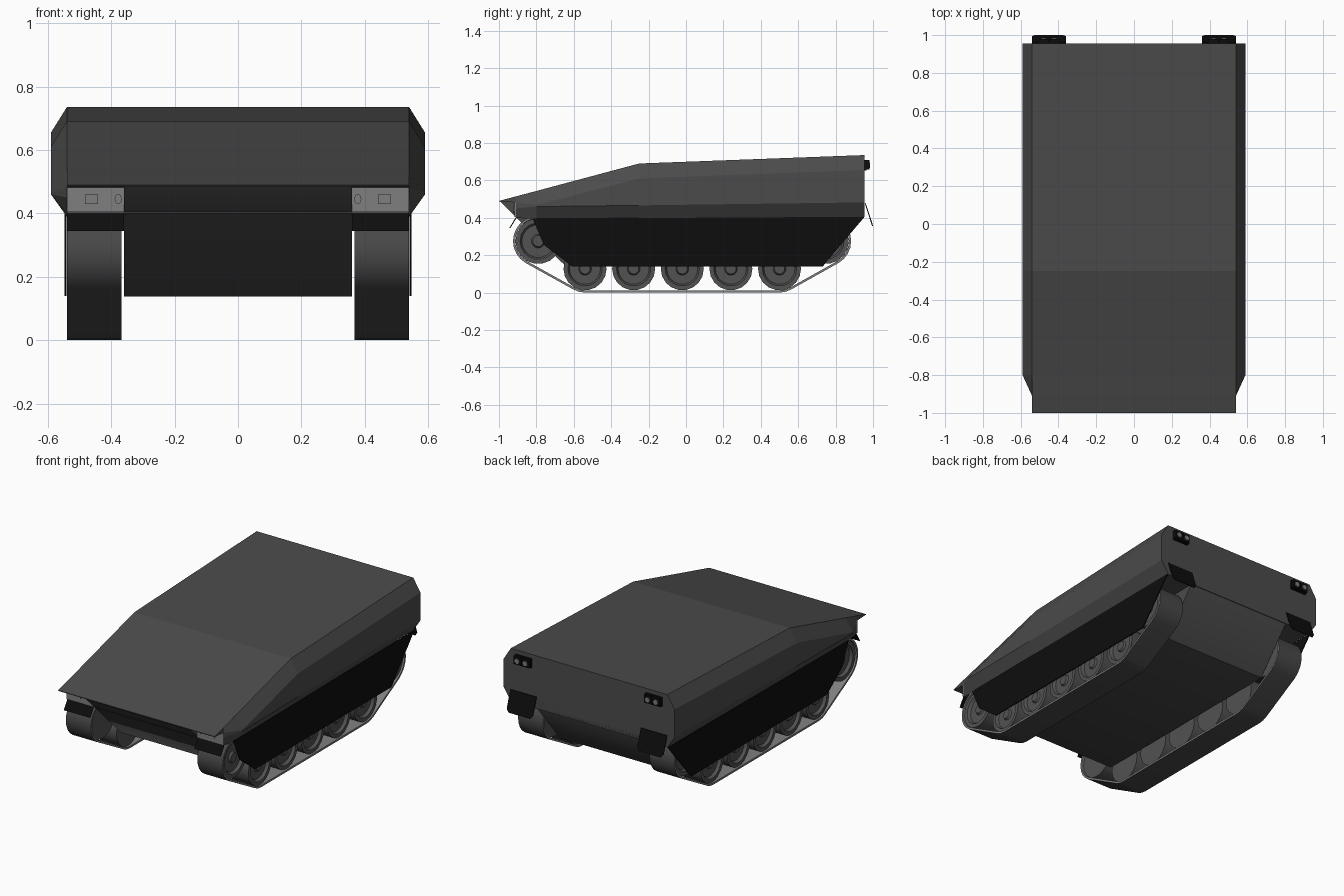
import bpy, bmesh, math
from mathutils import Vector, Matrix
from mathutils.geometry import convex_hull_2d

cube = bpy.data.objects.get("Cube")
if cube:
    bpy.data.objects.remove(cube, do_unlink=True)


def material(name, v):
    m = bpy.data.materials.new(name)
    m.use_nodes = True
    m.diffuse_color = (v, v, v, 1)
    m.node_tree.nodes["Principled BSDF"].inputs["Base Color"].default_value = (v, v, v, 1)
    return m


HULL = material("hull grey", 0.07)
WHEEL = material("wheel grey", 0.085)
TRACK = material("track grey", 0.065)
LIGHT = material("light grey", 0.21)
BLACK = material("rubber black", 0.004)


def finish(bm, name, mats, mirror=False, smooth=None):
    """Turn a bmesh into an object, optionally mirrored across x."""
    bmesh.ops.recalc_face_normals(bm, faces=bm.faces)
    mesh = bpy.data.meshes.new(name)
    bm.to_mesh(mesh)
    bm.free()
    for m in mats:
        mesh.materials.append(m)
    if smooth:
        mesh.shade_smooth()
        mesh.set_sharp_from_angle(angle=math.radians(smooth))
    ob = bpy.data.objects.new(name, mesh)
    bpy.context.collection.objects.link(ob)
    if mirror:
        ob.modifiers.new("mirror", "MIRROR").use_mirror_merge = False
    return ob


def slab(name, points, offset, mat, mirror=True, smooth=None):
    """Extrude a flat polygon along an offset vector."""
    bm = bmesh.new()
    a = [bm.verts.new(p) for p in points]
    b = [bm.verts.new(Vector(p) + Vector(offset)) for p in points]
    bm.faces.new(a)
    bm.faces.new(b)
    for i in range(len(a)):
        j = (i + 1) % len(a)
        bm.faces.new((a[i], a[j], b[j], b[i]))
    return finish(bm, name, [mat], mirror, smooth)


def side_prism(name, profile, x0, x1, mat, mirror=True, smooth=None):
    """Extrude a (y, z) profile across x."""
    return slab(name, [(x0, y, z) for y, z in profile], (x1 - x0, 0, 0), mat, mirror, smooth)


def box(name, x0, x1, y0, y1, z0, z1, mat):
    return side_prism(name, [(y0, z0), (y1, z0), (y1, z1), (y0, z1)], x0, x1, mat)


def disc(name, x, y, z, rx, rz, depth, mat):
    """Thin oval plate facing along y."""
    bm = bmesh.new()
    mtx = (Matrix.Translation((x, y, z)) @ Matrix.Diagonal((rx, 1, rz, 1))
           @ Matrix.Rotation(math.pi / 2, 4, "X"))
    bmesh.ops.create_cone(bm, cap_ends=True, segments=16, radius1=1, radius2=1,
                          depth=depth, matrix=mtx)
    return finish(bm, name, [mat], True, 40)


# Upper hull: faceted cross-sections lofted from front to rear
stations = [  # y, roof, upper shoulder, lower shoulder, sponson floor, shoulder x
    (-0.91, 0.514, 0.48, 0.45, 0.40, 0.54),
    (-0.80, 0.543, 0.468, 0.46, 0.39, 0.59),
    (-0.25, 0.69, 0.61, 0.466, 0.394, 0.59),
    (0.955, 0.735, 0.655, 0.482, 0.405, 0.59),
]
bm = bmesh.new()
rings = []
for y, roof, up, low, floor, sx in stations:
    half = [(0.54, roof), (sx, up), (sx, low), (0.54, floor)]
    outline = half + [(-x, z) for x, z in reversed(half)]
    rings.append([bm.verts.new((x, y, z)) for x, z in outline])
for a, b in zip(rings, rings[1:]):
    for i in range(8):
        j = (i + 1) % 8
        bm.faces.new((a[i], a[j], b[j], b[i]))
bm.faces.new(rings[0])
bm.faces.new(rings[-1])
finish(bm, "upper_hull", [HULL])

# Overhanging nose and the lower hull tub
side_prism("nose_lip", [(-1, 0.49), (-0.91, 0.514), (-0.91, 0.482), (-1, 0.486)],
           -0.54, 0.54, HULL, False)
side_prism("lower_hull", [(-0.995, 0.488), (-0.64, 0.138), (0.73, 0.138),
                          (0.955, 0.41), (0.955, 0.47), (-0.9, 0.5)],
           -0.36, 0.36, HULL, False, 46)

# Headlight panels under the nose
box("headlight_panel", 0.36, 0.54, -0.916, -0.908, 0.405, 0.482, LIGHT)
box("headlight_square", 0.442, 0.482, -0.921, -0.914, 0.43, 0.46, LIGHT)
disc("headlight_round", 0.378, -0.918, 0.445, 0.011, 0.016, 0.008, LIGHT)

# Mud flaps and side skirts
slab("front_flap", [(0.36, -0.908, 0.405), (0.54, -0.908, 0.405),
                    (0.54, -0.945, 0.345), (0.36, -0.945, 0.345)], (0, 0.006, 0), BLACK)
slab("rear_flap", [(0.36, 0.955, 0.48), (0.54, 0.955, 0.48), (0.54, 0.99, 0.375),
                   (0.525, 0.995, 0.355), (0.375, 0.995, 0.355), (0.36, 0.99, 0.375)],
     (0, 0.005, 0), BLACK)
side_prism("side_skirt", [(-0.82, 0.395), (-0.76, 0.255), (-0.61, 0.14),
                          (0.73, 0.14), (0.955, 0.405)], 0.541, 0.547, BLACK)

# Rear lamp clusters
box("rear_lamp_base", 0.395, 0.505, 0.95, 0.965, 0.652, 0.71, BLACK)
for i, x in enumerate((0.422, 0.478)):
    box(f"rear_lamp_housing_{i + 1}", x - 0.025, x + 0.025, 0.96, 0.98, 0.657, 0.708, BLACK)
    disc(f"rear_lamp_{i + 1}", x, 0.981, 0.681, 0.015, 0.015, 0.008, LIGHT)


def wheel(name, y, z, r):
    """Dished wheel turned about an axis along x."""
    bm = bmesh.new()
    prof = [(0.38, 0.02), (0.38, 1), (0.53, 1), (0.53, 0.8), (0.512, 0.72),
            (0.512, 0.3), (0.524, 0.24), (0.524, 0.02)]
    n = 18
    rows = []
    for k in range(n):
        t = math.tau * k / n
        rows.append([bm.verts.new((x, y + r * f * math.cos(t), z + r * f * math.sin(t)))
                     for x, f in prof])
    for k in range(n):
        a, b = rows[k], rows[(k + 1) % n]
        for i in range(len(prof) - 1):
            bm.faces.new((a[i], a[i + 1], b[i + 1], b[i]))
    bm.faces.new([row[0] for row in rows])
    bm.faces.new([row[-1] for row in rows])
    finish(bm, name, [WHEEL], True, 30)


# Running gear
BAND = 0.012
road = [-0.54 + 0.26 * i for i in range(5)]
for i, y in enumerate(road):
    wheel(f"road_wheel_{i + 1}", y, 0.127, 0.115)
wheel("front_idler", -0.79, 0.275, 0.122)
wheel("rear_sprocket", 0.748, 0.275, 0.122)

# Track band wrapped around the end wheels, light on its inside and edges
circles = [(-0.79, 0.275, 0.135), (0.748, 0.275, 0.135),
           (road[0], 0.127, 0.127), (road[-1], 0.127, 0.127)]
outer, inner = [], []
for cy, cz, r in circles:
    for k in range(24):
        d = Vector((math.cos(math.tau * k / 24), math.sin(math.tau * k / 24)))
        outer.append(Vector((cy, cz)) + d * r)
        inner.append(Vector((cy, cz)) + d * (r - BAND))
loop = convex_hull_2d(outer)
bm = bmesh.new()
sections = []
for i in loop:
    corners = [(0.367, outer[i]), (0.54, outer[i]), (0.54, inner[i]), (0.367, inner[i])]
    sections.append([bm.verts.new((x, p.x, p.y)) for x, p in corners])
for k, a in enumerate(sections):
    b = sections[(k + 1) % len(sections)]
    for i in range(4):
        j = (i + 1) % 4
        face = bm.faces.new((a[i], a[j], b[j], b[i]))
        face.material_index = 0 if i == 0 else 1
finish(bm, "tracks", [TRACK, LIGHT], True, 40)
